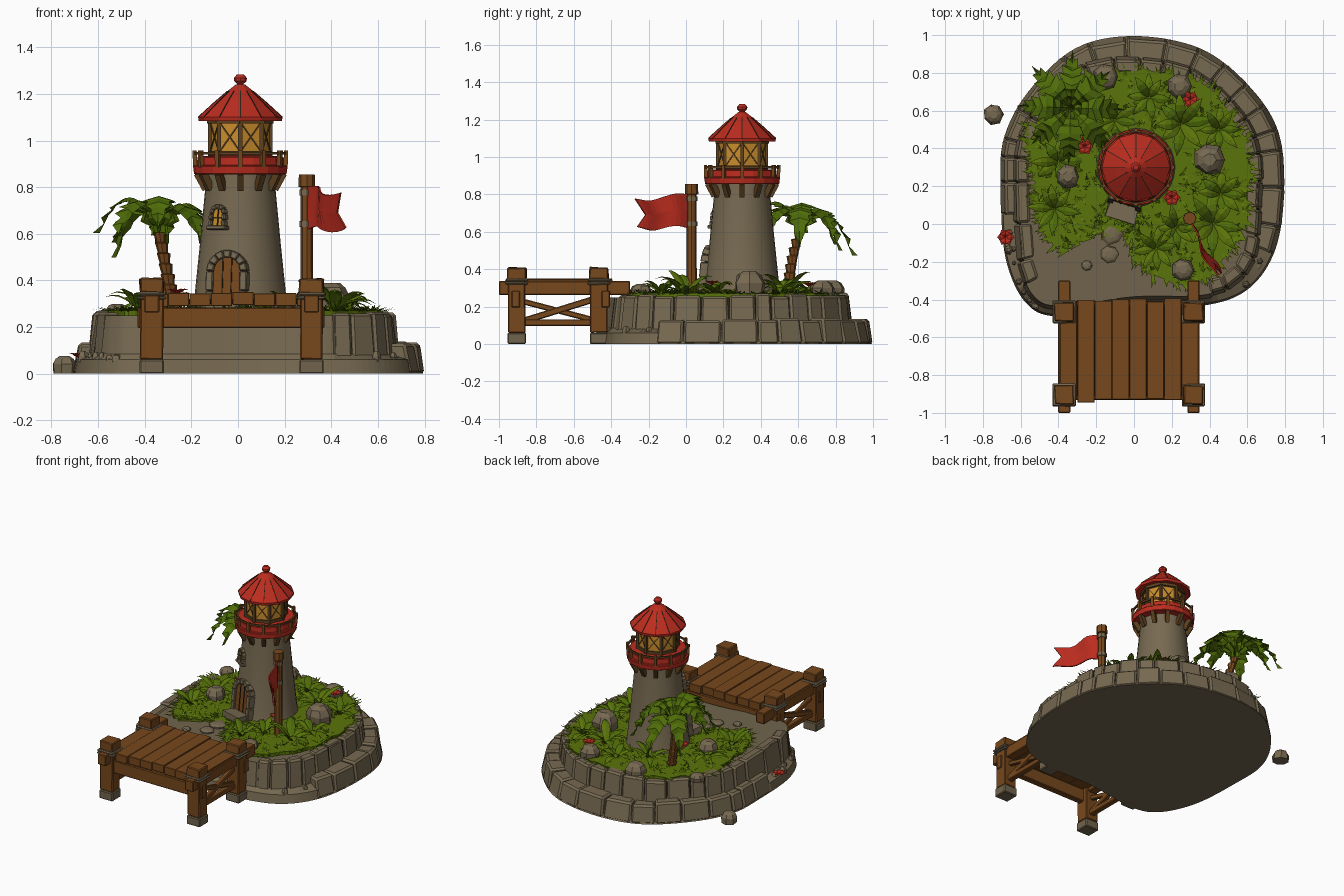
import bpy, bmesh, math, random
from mathutils import Vector, Matrix

if "Cube" in bpy.data.objects:
    bpy.data.objects.remove(bpy.data.objects["Cube"])
random.seed(4)
R = random.uniform
PI = math.pi

def material(name, rgb):
    m = bpy.data.materials.new(name)
    m.diffuse_color = [(c / 255) ** 2.2 for c in rgb] + [1]
    m.use_nodes = True
    m.node_tree.nodes["Principled BSDF"].inputs["Base Color"].default_value = m.diffuse_color
    return m
MATS = [material(*a) for a in (("stone", (118, 105, 82)), ("dark_lines", (48, 39, 28)), ("grass", (90, 115, 18)),
        ("leaf", (80, 108, 17)), ("wood", (118, 73, 34)), ("red", (186, 48, 36)), ("amber", (200, 140, 48)),
        ("aged_wood", (92, 66, 36)), ("path_stone", (112, 100, 78)))]
STONE, DARK, GRASS, LEAF, WOOD, RED, AMBER, AGED, PATH = range(9)

class Part:
    def __init__(self): self.v, self.f, self.m = [], [], []
    def add(self, vs, fs, m):
        n = len(self.v)
        self.v += [tuple(v) for v in vs]
        self.f += [[i + n for i in f] for f in fs]
        self.m += [m] * len(fs)
    def hexa(self, c, m):
        self.add(c, [(0, 3, 2, 1), (4, 5, 6, 7), (0, 1, 5, 4), (1, 2, 6, 5), (2, 3, 7, 6), (3, 0, 4, 7)], m)
    def box(self, size, m, M=Matrix(), loc=(0, 0, 0), jit=0):
        q = [(-1, -1), (1, -1), (1, 1), (-1, 1)]
        self.hexa([M @ Vector([l + s * k / 2 + R(-jit, jit) for l, s, k in zip(loc, size, (x, y, z))])
                   for z in (-1, 1) for x, y in q], m)
    def bar(self, p, q, w, h, m):
        p, q = Vector(p), Vector(q)
        M = Matrix.Translation((p + q) / 2) @ (q - p).to_track_quat('Y', 'Z').to_matrix().to_4x4()
        self.box((w, (q - p).length, h), m, M)
    def stack(self, rings, n, m, jit=0):  # horizontal rings (x, y, z, radius)
        vs = [(x + r * (1 + R(-jit, jit)) * math.cos(2 * PI * i / n), y + r * (1 + R(-jit, jit)) * math.sin(2 * PI * i / n), z)
              for x, y, z, r in rings for i in range(n)]
        fs = [(k * n + i, k * n + (i + 1) % n, k * n + n + (i + 1) % n, k * n + n + i)
              for k in range(len(rings) - 1) for i in range(n)]
        last = len(vs) - n
        self.add(vs, fs + [list(range(n))[::-1], list(range(last, last + n))], m)
    def lathe(self, prof, n, m): self.stack([(CX, CY, z, r) for r, z in prof], n, m)
    def leaf(self, base, yaw, L, W, a, b, m, n=6, jag=0):  # arched leaf folded along its rib
        d, s = Vector((math.cos(yaw), math.sin(yaw), 0)), Vector((-math.sin(yaw), math.cos(yaw), 0))
        vs = []
        for k in range(n + 1):
            t = k / n
            c = Vector(base) + d * L * t + Vector((0, 0, a * t - b * t * t))
            w = W * math.sin(PI * (.1 + .9 * t)) * (1 - jag * (k % 2))
            back = d * (.03 if jag and k % 2 == 0 else 0)
            vs += [c + s * w + back - Vector((0, 0, w * .3)), c, c - s * w + back - Vector((0, 0, w * .3))]
        self.add(vs, [(3 * k + j, 3 * k + j + 1, 3 * k + j + 4, 3 * k + j + 3) for k in range(n) for j in (0, 1)], m)
    def done(self, name, bevel=0, smooth=False, solid=0):
        me = bpy.data.meshes.new(name)
        me.from_pydata(self.v, [], self.f)
        used = sorted(set(self.m))
        for u in used: me.materials.append(MATS[u])
        for p, m in zip(me.polygons, self.m): p.material_index = used.index(m)
        bm = bmesh.new(); bm.from_mesh(me)
        bmesh.ops.recalc_face_normals(bm, faces=bm.faces)
        bm.to_mesh(me); bm.free()
        if smooth:
            me.shade_smooth(); me.set_sharp_from_angle(angle=.6)
        o = bpy.data.objects.new(name, me)
        bpy.context.collection.objects.link(o)
        if solid: o.modifiers.new("solid", 'SOLIDIFY').thickness = solid
        if bevel:
            b = o.modifiers.new("bevel", 'BEVEL'); b.width = bevel; b.segments = 1

def spline(pts, k):  # closed smooth outline through points
    out, n = [], len(pts)
    for i in range(n):
        p = [Vector(pts[(i + j) % n]) for j in (-1, 0, 1, 2)]
        for s in range(k):
            t = s / k
            out.append(.5 * (2 * p[1] + (p[2] - p[0]) * t + (2 * p[0] - 5 * p[1] + 4 * p[2] - p[3]) * t * t
                             + (3 * p[1] - p[0] - 3 * p[2] + p[3]) * t ** 3))
    return out

# Island core with a smooth front
SH = spline([(.61, -.34), (.75, -.13), (.795, .19), (.76, .5), (.6, .74), (.35, .93), (0, .995), (-.31, .93), (-.56, .7),
             (-.69, .45), (-.705, .18), (-.68, -.18), (-.57, -.42), (-.39, -.49), (0, -.44), (.38, -.43)], 8)
N = len(SH)
def edge(i, off, z):
    i %= N
    t = (SH[(i + 1) % N] - SH[i - 1]).normalized()
    return Vector((SH[i].x - t.y * off, SH[i].y + t.x * off, z))
def step(i):  # ledge width, narrower on the left and front
    p = SH[i % N]
    return .04 + (.06 - .04 * min(1, max(0, -p.x / .6))) * min(1, max(0, (p.y + .4) / .4))
low = lambda i: .025 if 8 <= i <= 82 else 0
up = lambda i: .025 if i <= 92 or i >= 122 else 0
core = Part()
rings = [[edge(i, 0, 0) for i in range(N)], [edge(i, .01 + low(i), .06) for i in range(N)],
         [edge(i, step(i) + up(i) - .005, .085) for i in range(N)], [edge(i, step(i) + up(i) + .015, .25) for i in range(N)]]
for k in range(3):
    for i in range(N):
        j = (i + 1) % N
        core.add([rings[k][i], rings[k][j], rings[k + 1][j], rings[k + 1][i]], [(0, 1, 2, 3)],
                 DARK if k == 2 and up(i) else STONE)
core.add(rings[0], [range(N - 1, -1, -1)], STONE)
core.add(rings[3], [range(N)], PATH)
core.done("island_core")

# Two tiers of rim stones
for name, a, b, z0, z1, base, depth in (("lower_rim_stones", 7, 83, 0, .135, lambda i: -.007, .14),
                                       ("upper_rim_stones", -7, 93, .06, .265, step, .095)):
    P, i = Part(), a
    while i < b:
        j = min(b, i + random.choice((3, 4, 4, 5)))
        top, o, lean = z1 + R(-.012, .008), R(-.008, .01), .025
        c = []
        for z, ln in ((z0, 0), (top, lean)):
            c += [edge(k, base(k) + o * (z > z0) + d, z) for k, d in ((i, ln), (j, ln), (j, depth), (i, depth))]
        mid = sum(c, Vector()) / 8
        P.hexa([Vector((mid.x + (v.x - mid.x) * .97, mid.y + (v.y - mid.y) * .97, v.z)) for v in c], STONE)
        i = j
    P.done(name, bevel=.012)

# Grass bed, blades and fringe
G = spline([(.56, .5), (.35, .74), (0, .81), (-.34, .73), (-.55, .5), (-.53, .24), (-.5, .03), (-.39, -.13), (-.18, -.04),
            (-.03, -.03), (.03, -.21), (.3, -.33), (.53, -.13), (.61, .18)], 6)
G = [g + Vector((R(-.015, .015), R(-.015, .015))) for g in G]
bed = Part()
n = len(G)
vs = [(g.x, g.y, .25) for g in G] + [(g.x, g.y, .272) for g in G]
bed.add(vs, [range(n, 2 * n)] + [(i, (i + 1) % n, n + (i + 1) % n, n + i) for i in range(n)], GRASS)
bed.done("grass_bed")
blades = Part()
def blade(p, yaw, ln, h):
    s = Vector((-math.sin(yaw), math.cos(yaw), 0)) * .011
    p = Vector((p[0], p[1], .268))
    blades.add([p + s, p - s, p + Vector((math.cos(yaw) * ln, math.sin(yaw) * ln, h))], [(0, 1, 2)], GRASS)
gc = Vector((.12, .28))
for _ in range(300):
    p = gc + (random.choice(G) - gc) * math.sqrt(R(.02, .95))
    for _ in range(4): blade(p + Vector((R(-.01, .01), R(-.01, .01))), R(0, 6.3), R(.025, .055), R(.01, .03))
for g in G:
    d = g - gc
    for _ in range(4): blade(g - d * .03 + Vector((R(-.02, .02), R(-.02, .02))), math.atan2(d.y, d.x) + R(-.5, .5), R(.04, .07), R(-.005, .02))
blades.done("grass_blades")

# Lighthouse tower
CX, CY = .01, .30
T = Part()
T.lathe([(.213, .25), (.2, .30), (.174, .55), (.15, .80), (.148, .87)], 28, STONE)
T.done("tower", smooth=True)
def frame(ang, z):  # local x along wall, y inward, z up the sloping wall
    return (Matrix.Translation((CX, CY, 0)) @ Matrix.Rotation(ang, 4, 'Z') @ Matrix.Translation((0, -(.2 - (z - .3) * .1), z))
            @ Matrix.Rotation(-.1, 4, 'X'))
def arch(name, M, ri, ro, h, m, blocks):
    stones, panel = Part(), Part()
    for x in (-1, 1):
        for k in range(2):
            stones.box((ro - ri, .07, h / 2 - .003), STONE, M, (x * (ri + ro) / 2, .015, h * (k + .5) / 2))
    for k in range(blocks):
        a, b = PI * (k + .03) / blocks, PI * (k + .97) / blocks
        q = [(r * math.cos(t), h + r * math.sin(t)) for r, t in ((ri, a), (ro, a), (ro, b), (ri, b))]
        stones.hexa([M @ Vector((x, y, z)) for y in (-.02, .06) for x, z in q], STONE)
    pts = [(-ri, 0), (ri, 0)] + [(ri * math.cos(PI * k / 10), h + ri * math.sin(PI * k / 10)) for k in range(11)]
    panel.add([M @ Vector((x, -.006, z)) for x, z in pts], [range(len(pts))], m)
    for x in (-.33, .33) if m == WOOD else (0,):
        panel.box((.005, .006, h + ri * .9), DARK, M, (x * ri, -.007, (h + ri * .9) / 2))
    if m == AMBER: panel.box((2 * ri, .006, .006), DARK, M, (0, -.007, h * .7))
    stones.done(name + "_surround", bevel=.004)
    panel.done(name + "_panel")
arch("door", frame(-.3, .27), .06, .092, .17, WOOD, 7)
arch("window", frame(-.6, .63), .024, .042, .055, AMBER, 5)
sill = Part(); sill.box((.1, .06, .018), STONE, frame(-.6, .63), (0, .005, -.005)); sill.done("window_sill", bevel=.004)

# Gallery, lantern and roof
gal, rail, lan = Part(), Part(), Part()
gal.lathe([(.14, .855), (.198, .855), (.203, .892), (.186, .892), (.184, .93), (.13, .935)], 20, RED)
gal.done("gallery_ring", bevel=.003)
def pol(a, r, z): return (CX + r * math.cos(a), CY + r * math.sin(a), z)
for k in range(12):
    a, b = 2 * PI * k / 12, 2 * PI * (k + 1) / 12
    rail.bar(pol(a, .194, .885), pol(a, .196, .957), .018, .018, WOOD)
    rail.bar(pol(a, .194, .945), pol(b, .194, .945), .010, .012, AGED)
    rail.bar(pol(a, .148, .79), pol(a, .185, .858), .026, .03, AGED)
rail.done("gallery_rail_and_brackets")
lan.lathe([(.128, .93), (.128, 1.09)], 8, AMBER)
for k in range(8):
    a, b = 2 * PI * k / 8, 2 * PI * (k + 1) / 8
    lan.bar(pol(a, .13, .93), pol(a, .13, 1.09), .018, .018, AGED)
    lan.bar(pol(a, .13, .945), pol(b, .13, .945), .014, .02, AGED)
    lan.bar(pol(a, .134, 1.083), pol(b, .134, 1.083), .02, .022, AGED)
    lan.bar(pol(a, .129, .95), pol(b, .129, 1.08), .006, .006, AGED)
    lan.bar(pol(a, .129, 1.08), pol(b, .129, .95), .006, .006, AGED)
lan.done("lantern")
roof = Part()
prof = [(.181, 1.10), (.112, 1.163), (.055, 1.212), (.02, 1.24)]
roof.lathe([(.12, 1.095), (.178, 1.083)] + prof, 12, RED)
for k in range(12):
    for (r0, z0), (r1, z1) in zip(prof, prof[1:3]):
        roof.bar(pol(PI * k / 6, r0, z0), pol(PI * k / 6, r1, z1), .004, .004, DARK)
roof.lathe([(.016, 1.23), (.014, 1.243), (.027, 1.255), (.028, 1.268), (.014, 1.284)], 8, RED)
roof.done("roof")

# Dock
planks, dock, posts = Part(), Part(), Part()
dock.box((.70, .48, .02), DARK, loc=(-.025, -.67, .31))
for k in range(8):
    w = .735 / 8
    planks.box((w - .002, .53 + R(-.02, .02), .055), WOOD, loc=(-.392 + w * (k + .5), -.67 + R(-.008, .008), .318 + R(-.004, .006)))
for x in (-.37, .315):
    dock.box((.065, .70, .075), WOOD, loc=(x, -.65, .30))
    dock.bar((x, -.88, .12), (x, -.46, .25), .03, .035, WOOD)
    dock.bar((x, -.88, .23), (x, -.46, .12), .025, .03, WOOD)
    dock.bar((x, -.90, .115), (x, -.46, .115), .04, .035, WOOD)
    for y in (-.905, -.465):
        posts.box((.098, .092, .345), WOOD, loc=(x, y, .2325), jit=.003)
        posts.box((.106, .104, .065), WOOD, loc=(x, y, .378), jit=.005)
        posts.box((.104, .098, .06), PATH, loc=(x, y, .03))
        for z in (.325, .342): posts.box((.122, .12, .014), STONE, loc=(x, y, z), jit=.002)
for y in (-.91, -.43): dock.box((.80, .045, .09), WOOD, loc=(-.03, y, .24))
planks.done("dock_planks", bevel=.002)
dock.done("dock_beams", bevel=.005)
posts.done("dock_posts", bevel=.007)

# Flag and pole
pole = Part()
pole.stack([(.295, .03, .25, .03), (.295, .03, .5, .026), (.295, .03, .80, .026), (.295, .03, .802, .036), (.295, .03, .855, .034)], 8, WOOD)
for z in (.63, .765): pole.stack([(.295, .03, z, .032), (.295, .03, z + .025, .032)], 8, STONE)
pole.done("flag_pole")
flag, nu = Part(), 12
vs = []
for i in range(nu + 1):
    for v in (0, .5, 1):
        u = i / nu * (.82 if v == .5 else 1)
        w = .014 * math.sin(u * 8 + v) * min(1, 3 * u) + .03 * (v - .5) * u
        vs.append((.305 + .14 * u + w, .01 - .28 * u + w * .5, .80 - .18 * v - .03 * u * (1 - v) + .012 * math.sin(u * 7)))
flag.add(vs, [(3 * i + j, 3 * i + j + 1, 3 * i + j + 4, 3 * i + j + 3) for i in range(nu) for j in (0, 1)], RED)
flag.done("flag", solid=.008)

# Palm tree
trunk, fronds = Part(), Part()
rs = []
for k in range(8):
    t = k / 8
    x, y = -.27 - .07 * t, .55 + .07 * t * t
    rs += [(x, y, .25 + .36 * t, .026 - .006 * t), (x - .005, y, .25 + .36 * (t + .11), .034 - .008 * t)]
trunk.stack(rs, 8, WOOD)
trunk.done("palm_trunk")
for k in range(8):
    fronds.leaf((-.335, .615, .60), .75 + 2 * PI * k / 8, R(.25, .28), .076, R(.52, .64), R(.6, .74), LEAF, 14, .28)
fronds.done("palm_fronds")

# Leafy plants and flowers
plants, flowers = Part(), Part()
for x, y, s in ((.42, .0, .17), (.46, .16, .15), (.25, .53, .17), (.08, .67, .14), (-.4, .33, .15), (.12, -.13, .13), (-.42, .08, .14),
                (.45, .5, .13), (.22, -.02, .12), (-.1, .55, .14)):
    for k in range(8):
        plants.leaf((x, y, .265), 2 * PI * k / 8 + R(-.2, .2), s * R(.8, 1.1), s * .17, s * R(.9, 1.7), s * R(.9, 1.2), LEAF if k % 3 == 0 else GRASS, 5)
plants.done("leafy_plants")
for x, y, z in ((.30, .66, .31), (-.26, .41, .345), (.2, .14, .32), (-.25, .46, .33), (-.68, -.07, .07)):
    for k in range(6):
        flowers.leaf((x, y, z), PI * k / 3, .045, .022, .06, .045, RED, 3)
flowers.done("red_flowers")

# Rocks, pebbles and stepping stones
rocks = Part()
def rock(x, y, z, r, h, n=7):
    rocks.stack([(x, y, z, r * .95), (x, y, z + h * .55, r), (x, y, z + h * .85, r * .75), (x, y, z + h, r * .4)], n, STONE, .1)
for a in ((.40, .34, .25, .085, .14), (-.35, .25, .25, .065, .1), (.24, .73, .25, .065, .09), (-.15, .78, .25, .07, .09),
          (.26, -.24, .25, .06, .07), (-.745, .58, 0, .055, .075), (-.12, -.05, .245, .06, .03),
          (-.13, -.16, .245, .05, .025), (-.52, .62, .25, .05, .05), (-.25, -.22, .24, .03, .03)): rock(*a)
rocks.box((.16, .09, .05), STONE, frame(-.3, .27), (0, -.05, .01), jit=.006)
for _ in range(16):
    i = random.choice(list(range(84, 100)) + list(range(0, 6)))
    p = edge(i, R(.02, .06), 0)
    rock(p.x, p.y, .05, R(.012, .028), R(.02, .05), 5)
rocks.done("rocks")
